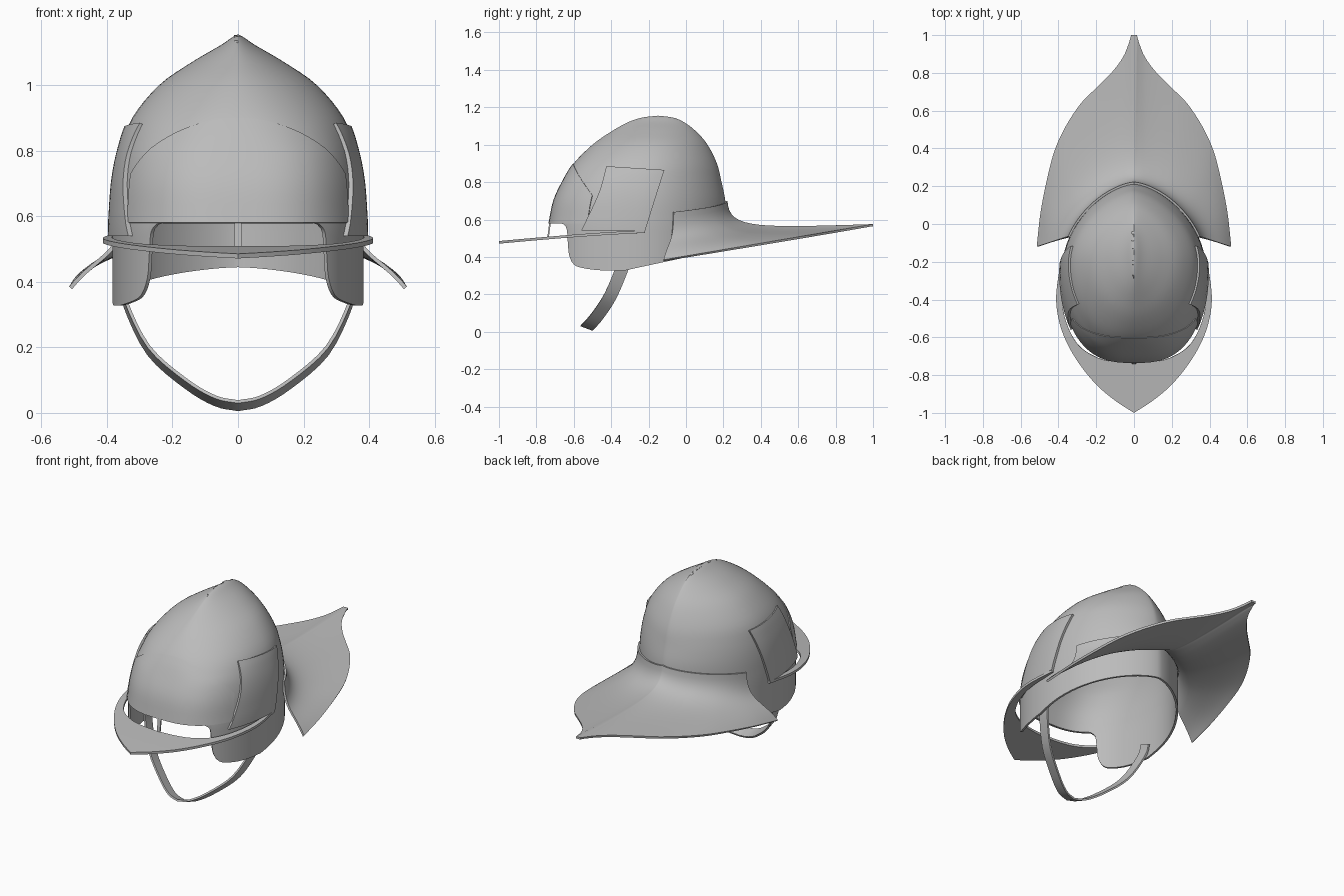
import bpy, bmesh, math
from mathutils import Vector

if "Cube" in bpy.data.objects:
    bpy.data.objects.remove(bpy.data.objects["Cube"])

steel = bpy.data.materials.new("grey steel")
steel.use_nodes = True
GREY = (0.5, 0.5, 0.5, 1)
steel.diffuse_color = GREY
steel.node_tree.nodes["Principled BSDF"].inputs["Base Color"].default_value = GREY


def spline(points, steps):
    """Smooth curve through the points, with some steps per span."""
    p = [Vector(q) for q in points]
    p = [2 * p[0] - p[1]] + p + [2 * p[-1] - p[-2]]
    out = []
    for i in range(1, len(p) - 2):
        a, b, c, d = p[i - 1:i + 3]
        for k in range(steps):
            t = k / steps
            out.append(b + (c - a) * (t / 2) + (2 * a - 5 * b + 4 * c - d) * (t * t / 2)
                       + (3 * b - a - 3 * c + d) * (t ** 3 / 2))
    return out + [p[-2]]


def at(points, u):
    """Point at fraction u of a sampled curve."""
    f = min(max(u, 0), 1) * (len(points) - 1)
    i = min(int(f), len(points) - 2)
    return points[i].lerp(points[i + 1], f - i)


def linspace(a, b, n):
    return [a + (b - a) * i / (n - 1) for i in range(n)]


def sheet(name, rows, thickness, offset=-1, below=0.5):
    """Half a sheet from a grid of points, mirrored in x and thickened."""
    bm = bmesh.new()
    grid = [[bm.verts.new(p) for p in row] for row in rows]
    for r, s in zip(grid, grid[1:]):
        for i in range(len(r) - 1):
            bm.faces.new((r[i], r[i + 1], s[i + 1], s[i]))
    bmesh.ops.remove_doubles(bm, verts=bm.verts, dist=0.0005)
    bm.normal_update()
    ref = Vector((0, -0.26, below))
    if sum(f.normal.dot(f.calc_center_median() - ref) * f.calc_area() for f in bm.faces) < 0:
        bmesh.ops.reverse_faces(bm, faces=bm.faces)
    mesh = bpy.data.meshes.new(name)
    bm.to_mesh(mesh)
    bm.free()
    ob = bpy.data.objects.new(name, mesh)
    bpy.context.collection.objects.link(ob)
    mesh.materials.append(steel)
    mirror = ob.modifiers.new("Mirror", 'MIRROR')
    mirror.merge_threshold = 0.002
    solid = ob.modifiers.new("Solidify", 'SOLIDIFY')
    solid.thickness, solid.offset = thickness, offset
    bpy.ops.object.select_all(action='DESELECT')
    ob.select_set(True)
    bpy.context.view_layer.objects.active = ob
    for m in ("Mirror", "Solidify"):
        bpy.ops.object.modifier_apply(modifier=m)
    bpy.ops.object.shade_smooth_by_angle(angle=math.radians(35))
    return ob


# Bowl sections: height, front, back, half width
SECTIONS = spline([(.58, -.73, .215, .383), (.70, -.705, .21, .375), (.80, -.66, .19, .357),
                   (.90, -.60, .165, .322), (1.0, -.50, .115, .24), (1.07, -.40, .055, .14),
                   (1.12, -.31, -.01, .055), (1.145, -.235, -.07, .018), (1.155, -.15, -.15, 0)], 4)


def section(z):
    z = min(max(z, SECTIONS[0][0]), SECTIONS[-1][0])
    for a, b in zip(SECTIONS, SECTIONS[1:]):
        if z <= b[0]:
            return a.lerp(b, (z - a[0]) / (b[0] - a[0]))
    return SECTIONS[-1]


def bowl(t, z, grow=1.0):
    """Point on the bowl at angle t, from -90 degrees at the front to 90 at the back."""
    _, front, back, w = section(z)
    k = min(max((z - .8) / .3, 0), 1)
    e = .7 + .6 * k if t < 0 else 1.3 + .3 * k
    y = (front + back) / 2 + (back - front) / 2 * math.sin(t)
    x = w * max(math.cos(t), 0) ** e if abs(t) < math.pi / 2 - 1e-6 else 0
    return Vector((x * grow, (y + .26) * grow - .26, z))


def angle(y, z):
    _, front, back, _ = section(z)
    return math.asin(min(max((2 * y - front - back) / (back - front), -1), 1))


# Bowl with face opening, cheek pieces and slanted rear edge
HALF = math.pi / 2
columns = [(t, .58) for t in linspace(-HALF, angle(-.665, .58), 12)]
for y, z in spline([(-.655, .575), (-.638, .55), (-.632, .48), (-.625, .41), (-.60, .36),
                    (-.55, .34), (-.45, .328), (-.33, .327)], 3):
    columns.append((angle(y, .58), z))
for t in linspace(angle(-.33, .58), HALF, 22)[1:]:
    columns.append((t, .327 + .215 * (bowl(t, .58).y + .33)))
rows = [[bowl(t, s[0]) for t, _ in columns] for s in reversed(SECTIONS)]
for u in linspace(0, 1, 6)[1:]:
    rows.append([bowl(t, .58 + (low - .58) * u) for t, low in columns])
sheet("helmet_bowl", rows, .012)

# Raised brow plate with an arched top edge
rows = []
for c in linspace(0, 1, 16):
    t = -HALF + c * (HALF - .6)
    rows.append([bowl(t, z, 1.012) for z in linspace(.58, .9 - .17 * c * c, 12)])
sheet("brow_plate", rows, .01)

# Temple plates on both sides
front_edge = spline([(0, -.42, .885), (0, -.46, .74), (0, -.55, .54)], 6)
back_edge = spline([(0, -.12, .865), (0, -.15, .77), (0, -.22, .54)], 6)
rows = []
for a, b in zip(front_edge, back_edge):
    pts = [a.lerp(b, u) for u in linspace(0, 1, 14)]
    rows.append([bowl(angle(p.y, p.z), p.z, 1.035) for p in pts])
sheet("temple_plates", rows, .018)

# Flared neck guard, swept from the bowl seam to a pointed rim
rim = spline([(.515, -.12, 0), (.495, .06, 0), (.46, .24, 0), (.42, .39, 0), (.36, .52, 0),
              (.28, .64, 0), (.20, .72, 0), (.12, .80, 0), (.06, .88, 0), (.03, .95, 0),
              (.015, 1.0, 0)], 4)
rim.append(Vector((0, 1.0, 0)))
start = angle(-.07, .64)
rows = []
for i, r in enumerate(rim):
    u = i / (len(rim) - 1)
    seam = bowl(start + (HALF - start) * u, .64 + .06 * u, 1.025)
    end = Vector((r.x, r.y, .385 + (r.y + .12) * .17))
    p1 = seam.lerp(end, .01)
    p1.z = .48 + .07 * u
    p2 = seam.lerp(end, .5 - .32 * u)
    p2.z = .49 + .065 * u
    rows.append([seam * (1 - v) ** 3 + p1 * 3 * v * (1 - v) ** 2 + p2 * 3 * v * v * (1 - v)
                 + end * v ** 3 for v in linspace(0, 1, 16)])
sheet("neck_guard", rows, .012, below=-1)

# Crescent visor with a pointed front
inner = spline([(.372, -.22, 0), (.385, -.35, 0), (.365, -.50, 0), (.30, -.635, 0),
                (.20, -.705, 0), (.10, -.73, 0), (0, -.738, 0)], 5)
outer = spline([(.392, -.22, 0), (.412, -.38, 0), (.40, -.50, 0), (.36, -.62, 0), (.29, -.74, 0),
                (.20, -.85, 0), (.10, -.935, 0), (0, -1.0, 0)], 5)
fall = spline([(-.22, .543), (-.50, .528), (-.73, .508), (-1.0, .485)], 6)
rows = []
for u in linspace(0, 1, 36):
    row = [at(inner, u).lerp(at(outer, u), v) for v in linspace(0, 1, 6)]
    for p in row:
        p.z = at(fall, (-.22 - p.y) / .78).y
    rows.append(row)
sheet("visor", rows, .014, below=-2)

# Chin strap hanging in a forward loop
path = spline([(.352, -.325, .40), (.342, -.345, .33), (.272, -.405, .19), (.16, -.47, .09),
               (.07, -.515, .037), (0, -.53, .022)], 4)
side = Vector((0, .032, -.012))
sheet("chin_strap", [[p - side, p + side] for p in path], .01, offset=0)

# Narrow bar joining the brow to the visor
sheet("brow_bar", [[Vector((x, y, z)) for x in (0, .01)]
                   for y, z in ((-.726, .59), (-.738, .50))], .008, offset=0)
